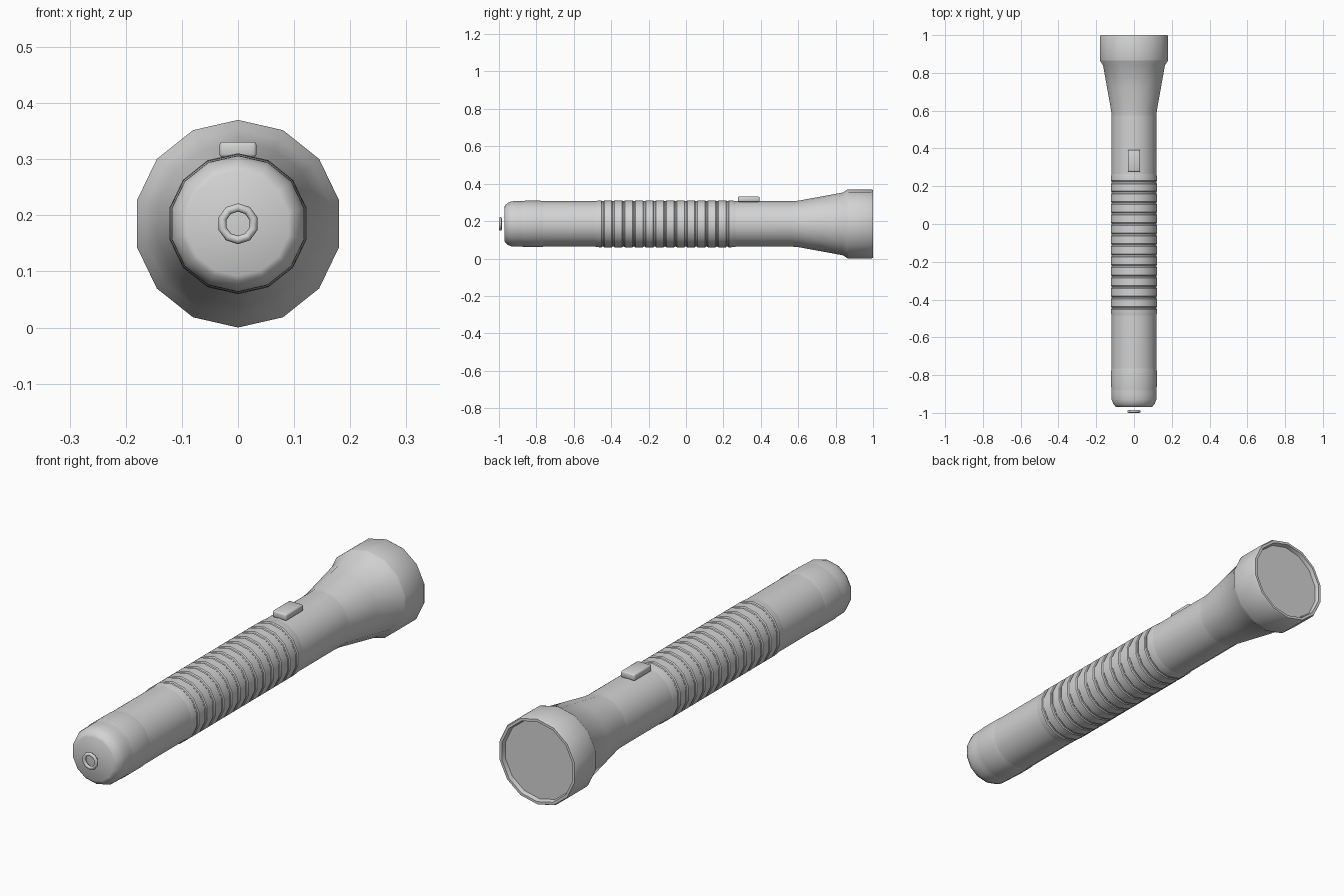
import bpy, bmesh, math

if "Cube" in bpy.data.objects:
    bpy.data.objects.remove(bpy.data.objects["Cube"])

SIDES = 14
CZ = 0.185  # height of the long axis

grey = bpy.data.materials.new("plain grey")
grey.diffuse_color = (0.65, 0.65, 0.65, 1)
grey.use_nodes = True
grey.node_tree.nodes["Principled BSDF"].inputs["Base Color"].default_value = grey.diffuse_color


def finish(name, bm, angle=35):
    bmesh.ops.recalc_face_normals(bm, faces=bm.faces[:])
    me = bpy.data.meshes.new(name)
    bm.to_mesh(me)
    bm.free()
    ob = bpy.data.objects.new(name, me)
    bpy.context.collection.objects.link(ob)
    me.materials.append(grey)
    bpy.ops.object.select_all(action='DESELECT')
    ob.select_set(True)
    bpy.context.view_layer.objects.active = ob
    bpy.ops.object.shade_smooth_by_angle(angle=math.radians(angle))
    return ob


def lathe(name, profile, sides=SIDES, closed=False, angle=35):
    """Turn (y, radius) points round the long axis; open ends get capped."""
    bm = bmesh.new()
    rings = []
    for y, r in profile:
        rings.append([bm.verts.new((r * math.sin(2 * math.pi * i / sides), y,
                                    CZ + r * math.cos(2 * math.pi * i / sides)))
                      for i in range(sides)])
    pairs = list(zip(rings, rings[1:]))
    if closed:
        pairs.append((rings[-1], rings[0]))
    for a, b in pairs:
        for i in range(sides):
            j = (i + 1) % sides
            bm.faces.new((a[i], a[j], b[j], b[i]))
    if not closed:
        bm.faces.new(rings[0])
        bm.faces.new(rings[-1])
    return finish(name, bm, angle)


# Barrel with rounded tail
lathe("barrel", [(-0.97, 0.093), (-0.965, 0.102), (-0.95, 0.114), (-0.93, 0.121),
                 (-0.90, 0.122), (0.60, 0.122)])

# Slightly raised tail collar
lathe("tail_collar", [(-0.88, 0.1215), (-0.86, 0.124), (-0.78, 0.124), (-0.76, 0.1215)])

# Ribbed grip sleeve
grip = [(-0.49, 0.121), (-0.47, 0.1245)]
for i in range(13):
    y = -0.445 + i * 0.0555
    grip += [(y - 0.008, 0.1255), (y, 0.1195), (y + 0.008, 0.1255)]
grip += [(0.25, 0.1245), (0.27, 0.121)]
lathe("grip", grip, angle=30)

# Flared neck, bezel and recess in front of the lens
lathe("head", [(0.56, 0.121), (0.60, 0.124), (0.72, 0.146), (0.84, 0.168),
               (0.862, 0.183), (0.87, 0.185), (0.992, 0.185), (1.0, 0.181),
               (1.0, 0.170), (0.98, 0.165)])

# Lens disc
lathe("lens", [(0.97, 0.164), (0.984, 0.164)])

# Small ring behind the tail
lathe("tail_ring", [(-0.9925 + 0.0075 * math.sin(k * math.pi / 4),
                     0.029 + 0.0075 * math.cos(k * math.pi / 4)) for k in range(8)],
      sides=10, closed=True, angle=60)

# Switch button
bm = bmesh.new()
bmesh.ops.create_cube(bm, size=1)
for v in bm.verts:
    v.co.x *= 0.066
    v.co.y = v.co.y * 0.116 + 0.335
    v.co.z = v.co.z * 0.028 + 0.317
bmesh.ops.bevel(bm, geom=bm.edges[:], offset=0.006, segments=2, affect='EDGES', profile=0.5)
finish("switch", bm, 50)
